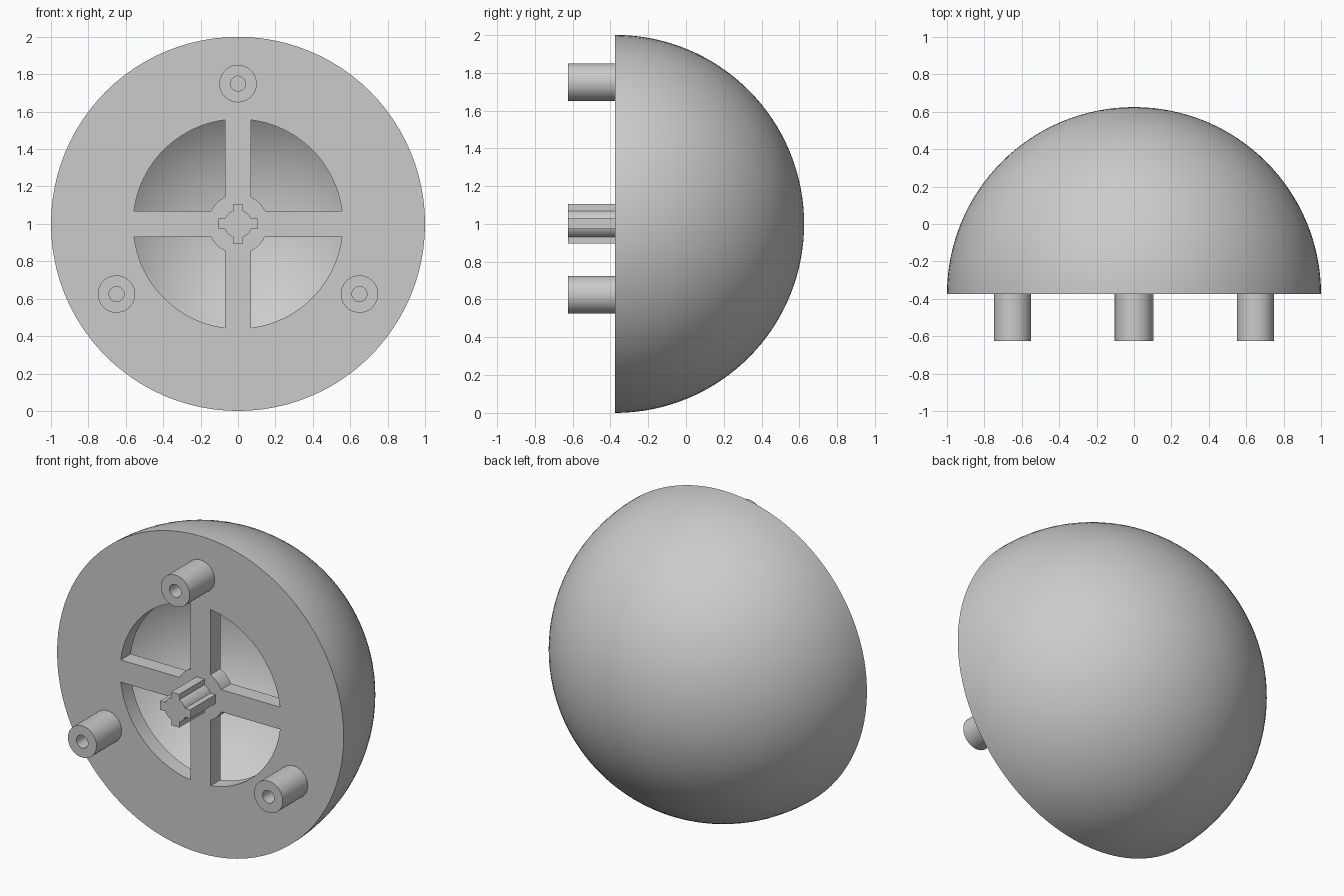
import bpy, bmesh
from math import sin, cos, asin, pi, radians, sqrt
from mathutils import Vector

cube = bpy.data.objects.get("Cube")
if cube:
    bpy.data.objects.remove(cube, do_unlink=True)

FACE, TIP, CENTRE_Z = -0.375, -0.625, 1.0

grey = bpy.data.materials.new("light grey plastic")
grey.use_nodes = True
grey.diffuse_color = (0.6, 0.6, 0.6, 1)
grey.node_tree.nodes["Principled BSDF"].inputs["Base Color"].default_value = grey.diffuse_color


def finish(name, bm):
    bmesh.ops.recalc_face_normals(bm, faces=bm.faces)
    mesh = bpy.data.meshes.new(name)
    bm.to_mesh(mesh)
    bm.free()
    mesh.materials.append(grey)
    obj = bpy.data.objects.new(name, mesh)
    bpy.context.collection.objects.link(obj)
    return obj


def lathe(name, profile, x=0, z=CENTRE_Z, steps=96):
    """Spin (radius, y) points about an axis along y."""
    bm = bmesh.new()
    verts = [bm.verts.new((x + r, y, z)) for r, y in profile]
    edges = [bm.edges.new(pair) for pair in zip(verts, verts[1:])]
    bmesh.ops.spin(bm, geom=verts + edges, cent=(x, 0, z), axis=(0, 1, 0),
                   angle=2 * pi, steps=steps, use_merge=False)
    bmesh.ops.remove_doubles(bm, verts=bm.verts, dist=1e-5)
    # Merge each flat disc into a single face
    bmesh.ops.dissolve_limit(bm, angle_limit=0.001, verts=bm.verts, edges=bm.edges)
    return finish(name, bm)


def prism(name, outline, y0, y1):
    """Extrude a closed (x, z) outline along y."""
    bm = bmesh.new()
    face = bm.faces.new([bm.verts.new((x, y0, CENTRE_Z + z)) for x, z in outline])
    ext = bmesh.ops.extrude_face_region(bm, geom=[face])["geom"]
    moved = [v for v in ext if isinstance(v, bmesh.types.BMVert)]
    bmesh.ops.translate(bm, verts=moved, vec=Vector((0, y1 - y0, 0)))
    return finish(name, bm)


def arc(radius, start, end, steps):
    angles = [start + (end - start) * i / steps for i in range(steps + 1)]
    return [(radius * cos(a), radius * sin(a)) for a in angles]


def turned(points, angle):
    c, s = cos(angle), sin(angle)
    return [(x * c - z * s, x * s + z * c) for x, z in points]


def cut(target, cutter):
    mod = target.modifiers.new("cut", "BOOLEAN")
    mod.operation, mod.solver, mod.object = "DIFFERENCE", "EXACT", cutter
    bpy.context.view_layer.objects.active = target
    bpy.ops.object.modifier_apply(modifier=mod.name)
    bpy.data.objects.remove(cutter, do_unlink=True)


# Solid half ball with a flat front
ball = [(r, FACE + y) for r, y in arc(1.0, 0, pi / 2, 32)]
ball[-1] = (0, FACE + 1.0)
dome = lathe("dome", [(0, FACE)] + ball)

# Hollow inside, leaving a front plate and an even shell
wall, inner = 0.1, 0.9
hollow = [(r, FACE + y) for r, y in arc(inner, asin(wall / inner), pi / 2, 28)]
hollow[-1] = (0, FACE + inner)
cut(dome, lathe("cavity", [(0, FACE + wall)] + hollow))

# Four windows, leaving spokes and a round hub
HALF, HUB, RIM = 0.07, 0.16, 0.56
a, b = asin(HALF / HUB), asin(HALF / RIM)
window = arc(HUB, a, pi / 2 - a, 10) + arc(RIM, pi / 2 - b, b, 24)
for k in range(4):
    cut(dome, prism("window_cutter", turned(window, k * pi / 2), FACE - 0.1, FACE + wall + 0.08))

# Cross-shaped axle: round core with four square arms
ARM, HALF_ARM, CORE = 0.105, 0.028, 0.075
c = asin(HALF_ARM / CORE)
quarter = [(ARM, -HALF_ARM), (ARM, HALF_ARM)] + arc(CORE, c, pi / 2 - c, 6)
outline = [p for k in range(4) for p in turned(quarter, k * pi / 2)]
parts = [dome, prism("axle", outline, TIP, FACE)]

# Three hollow pegs around the flat front
for name, angle in (("top_peg", 90), ("right_peg", 210), ("left_peg", 330)):
    t = radians(angle)
    parts.append(lathe(name, [(0.1, FACE), (0.1, TIP), (0.04, TIP), (0.04, FACE)],
                       0.75 * cos(t), CENTRE_Z + 0.75 * sin(t), 48))

# Smooth round surfaces, sharp rims
bpy.ops.object.select_all(action="DESELECT")
for obj in parts:
    obj.select_set(True)
bpy.context.view_layer.objects.active = dome
bpy.ops.object.shade_smooth_by_angle(angle=radians(30))
